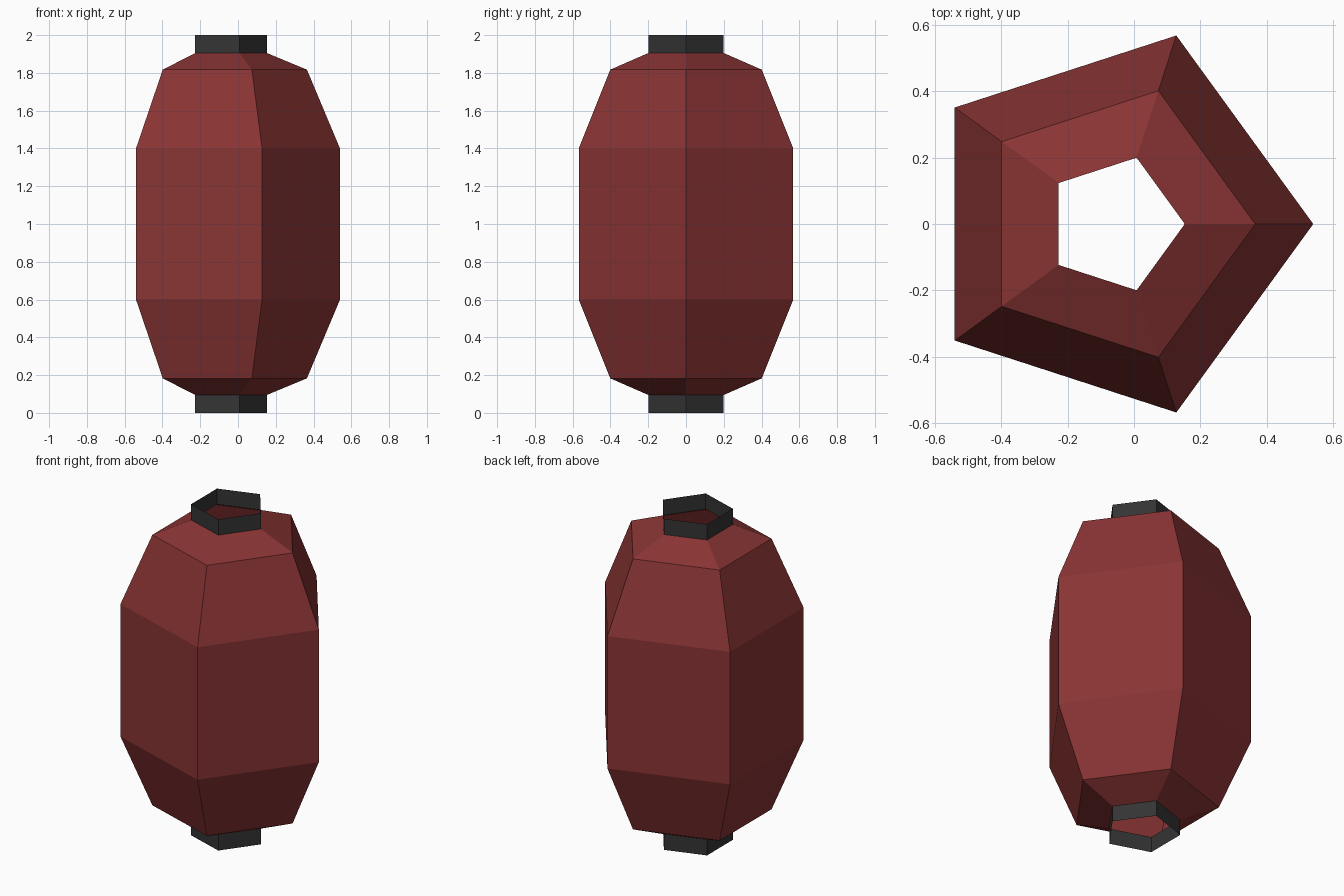
import bpy, bmesh
from math import cos, sin, tau

SIDES = 5
CENTRE_X = -0.057   # centres the pentagon's bounding box on x = 0

cube = bpy.data.objects.get("Cube")
if cube:
    bpy.data.objects.remove(cube, do_unlink=True)


def make_material(name, rgb):
    mat = bpy.data.materials.new(name)
    mat.use_nodes = True
    colour = (*rgb, 1.0)
    mat.diffuse_color = colour
    mat.node_tree.nodes["Principled BSDF"].inputs["Base Color"].default_value = colour
    return mat


def make_shell(name, profile, mat):
    """Open five-sided shell through (radius, height) rings, bottom to top."""
    bm = bmesh.new()
    rings = [[bm.verts.new((CENTRE_X + r * cos(tau * i / SIDES),
                            r * sin(tau * i / SIDES), z))
              for i in range(SIDES)] for r, z in profile]
    for low, high in zip(rings, rings[1:]):
        for i in range(SIDES):
            j = (i + 1) % SIDES
            bm.faces.new((low[i], low[j], high[j], high[i]))
    mesh = bpy.data.meshes.new(name)
    bm.to_mesh(mesh)
    bm.free()
    mesh.materials.append(mat)
    obj = bpy.data.objects.new(name, mesh)
    bpy.context.collection.objects.link(obj)
    return obj


red = make_material("lantern red", (0.25, 0.034, 0.034))
black = make_material("collar black", (0.034, 0.034, 0.034))

# Paper body, symmetric about its middle
lower = [(0.21, 0.095), (0.422, 0.183), (0.597, 0.6)]
upper = [(r, 2 - z) for r, z in reversed(lower)]
make_shell("lantern_body", lower + upper, red)

# Thin open collars at both ends
make_shell("bottom_collar", [(0.21, 0), (0.21, 0.095)], black)
make_shell("top_collar", [(0.21, 1.905), (0.21, 2)], black)
